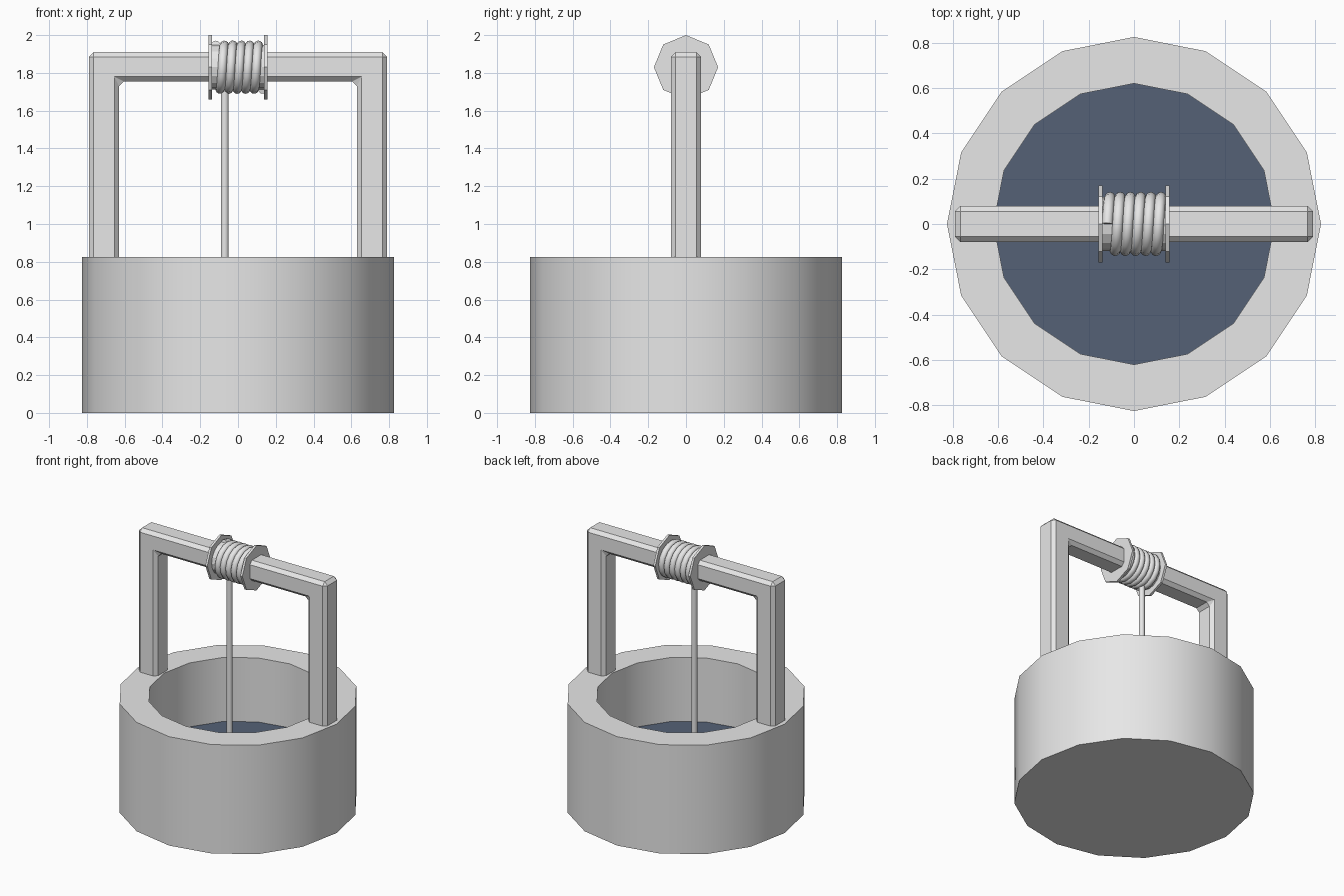
import bpy, bmesh, math
from mathutils import Matrix

cube = bpy.data.objects.get("Cube")
if cube:
    bpy.data.objects.remove(cube, do_unlink=True)

AXLE_Z = 1.83
WALL_R, HOLE_R, WALL_H, WATER_Z = 0.825, 0.62, 0.825, 0.34


def material(name, color):
    mat = bpy.data.materials.new(name)
    mat.use_nodes = True
    mat.diffuse_color = (*color, 1)
    for node in mat.node_tree.nodes:
        if node.type == 'BSDF_PRINCIPLED':
            node.inputs["Base Color"].default_value = (*color, 1)
    return mat


STONE = material("light grey", (0.8, 0.8, 0.8))
WATER = material("dark blue water", (0.09, 0.12, 0.18))


def add_object(name, data, mat):
    data.materials.append(mat)
    obj = bpy.data.objects.new(name, data)
    bpy.context.collection.objects.link(obj)
    return obj


def from_bmesh(name, bm, mat):
    bmesh.ops.recalc_face_normals(bm, faces=bm.faces)
    mesh = bpy.data.meshes.new(name)
    bm.to_mesh(mesh)
    bm.free()
    return add_object(name, mesh, mat)


def activate(obj):
    bpy.ops.object.select_all(action='DESELECT')
    obj.select_set(True)
    bpy.context.view_layer.objects.active = obj


def smooth(obj):
    activate(obj)
    bpy.ops.object.shade_smooth_by_angle(angle=math.radians(40))


def axle_disc(name, x, radius, width, sides, mat):
    """Cylinder lying along the x axis at axle height."""
    bm = bmesh.new()
    place = Matrix.Translation((x, 0, AXLE_Z)) @ Matrix.Rotation(math.pi / 2, 4, 'Y')
    bmesh.ops.create_cone(bm, cap_ends=True, segments=sides, radius1=radius,
                          radius2=radius, depth=width, matrix=place)
    return from_bmesh(name, bm, mat)


def rope(name, points, radius):
    """Round rope following a list of points."""
    curve = bpy.data.curves.new(name, 'CURVE')
    curve.dimensions = '3D'
    curve.bevel_depth = radius
    curve.bevel_resolution = 4
    curve.use_fill_caps = True
    spline = curve.splines.new('POLY')
    spline.points.add(len(points) - 1)
    for point, co in zip(spline.points, points):
        point.co = (*co, 1)
    obj = add_object(name, curve, STONE)
    activate(obj)
    bpy.ops.object.convert(target='MESH')
    smooth(bpy.context.object)


# Round wall with a floor, turned from its section
bm = bmesh.new()
section = [(0, 0), (WALL_R, 0), (WALL_R, WALL_H), (HOLE_R, WALL_H),
           (HOLE_R, WATER_Z - 0.04), (0, WATER_Z - 0.04)]
verts = [bm.verts.new((r, 0, z)) for r, z in section]
edges = [bm.edges.new(pair) for pair in zip(verts, verts[1:])]
bmesh.ops.spin(bm, geom=verts + edges, axis=(0, 0, 1), cent=(0, 0, 0),
               angle=math.tau, steps=16)
bmesh.ops.remove_doubles(bm, verts=bm.verts, dist=0.0001)
smooth(from_bmesh("well_wall", bm, STONE))

# Water surface
bm = bmesh.new()
bmesh.ops.create_circle(bm, cap_ends=True, segments=16, radius=HOLE_R,
                        matrix=Matrix.Translation((0, 0, WATER_Z)))
from_bmesh("water", bm, WATER)

# Arched frame: two posts and a beam in one chamfered piece
bm = bmesh.new()
half = [(0.79, 0.78), (0.79, 1.91)]
inner = [(0.63, 1.755), (0.63, 0.78)]
right_side = [(-x, z) for x, z in reversed(half)]
left_inner = [(-x, z) for x, z in reversed(inner)]
outline = half + right_side + left_inner + inner
face = bm.faces.new([bm.verts.new((x, -0.08, z)) for x, z in outline])
moved = bmesh.ops.extrude_face_region(bm, geom=[face])
bmesh.ops.translate(bm, vec=(0, 0.16, 0),
                    verts=[v for v in moved["geom"] if isinstance(v, bmesh.types.BMVert)])
frame = from_bmesh("frame", bm, STONE)
bevel = frame.modifiers.new("chamfer", 'BEVEL')
bevel.width = 0.025
bevel.segments = 1

# Spool: core and two end plates
axle_disc("spool_core", 0, 0.118, 0.28, 16, STONE)
for side, label in ((1, "left"), (-1, "right")):
    axle_disc(label + "_spool_plate", side * 0.147, 0.17, 0.017, 8, STONE)

# Rope wound on the spool, and the length hanging into the water
turns, per_turn, pitch = 5.5, 16, 0.045
coil = []
for i in range(int(turns * per_turn) + 1):
    a = math.tau * i / per_turn
    coil.append((-0.117 + pitch * i / per_turn, 0.117 * math.sin(a),
                 AXLE_Z + 0.117 * math.cos(a)))
rope("rope_coil", coil, 0.024)
rope("hanging_rope", [(-0.07, 0, AXLE_Z - 0.12), (-0.07, 0, WATER_Z - 0.02)], 0.021)
